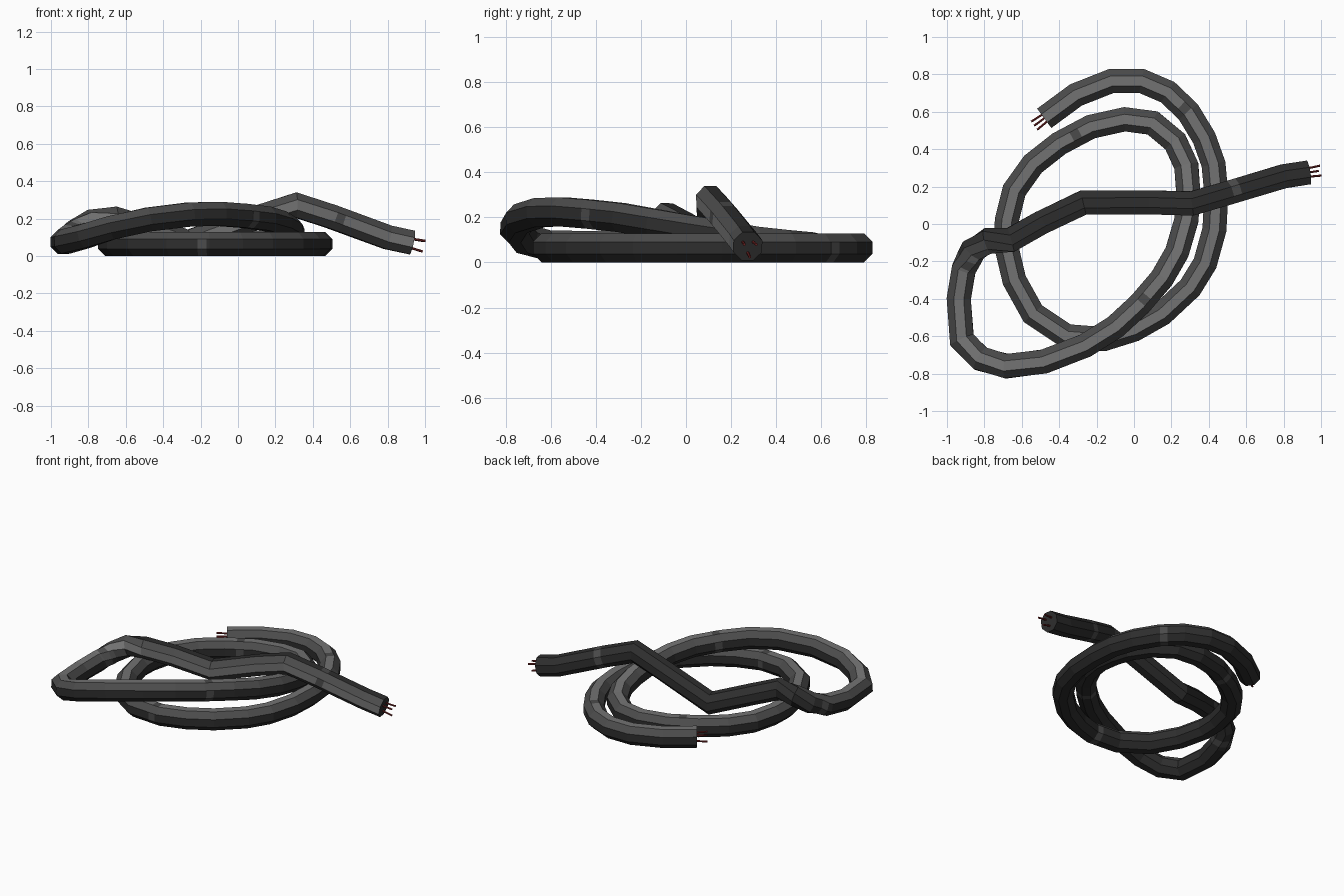
import bpy, bmesh, math
from mathutils import Vector

if "Cube" in bpy.data.objects:
    bpy.data.objects.remove(bpy.data.objects["Cube"])

R = 0.0695      # corner radius of the eight-sided sheath
SIDES = 8


def material(name, rgb):
    m = bpy.data.materials.new(name)
    m.diffuse_color = (*rgb, 1)
    m.use_nodes = True
    m.node_tree.nodes["Principled BSDF"].inputs["Base Color"].default_value = m.diffuse_color
    return m


DARK = material("dark rubber", (0.027, 0.027, 0.027))
MID = material("mid grey rubber", (0.07, 0.07, 0.07))
LIGHT = material("worn light rubber", (0.17, 0.17, 0.17))
RED = material("dark red wire", (0.17, 0.018, 0.018))

# Centre line of the cable on the ground: outer loop and left side (x, y)
GROUND = [(-.48, .565), (-.31, .69), (-.12, .765), (.04, .765), (.18, .705), (.29, .60),
          (.375, .46), (.425, .32), (.44, .16), (.43, -.03), (.38, -.21), (.30, -.34),
          (.15, -.48), (0, -.565), (-.16, -.615), (-.36, -.60), (-.54, -.48),
          (-.64, -.30), (-.685, -.11), (-.68, .02), (-.64, .18), (-.54, .32), (-.40, .43),
          (-.23, .52), (-.05, .56)]
# Rising inner loop, left bend and loose end (x, y, z)
RISING = [(.10, .54, .07), (.22, .44, .08), (.28, .31, .095), (.29, .17, .12),
          (.28, .02, .145), (.23, -.15, .175), (.15, -.29, .20), (.03, -.43, .215),
          (-.10, -.55, .225), (-.26, -.65, .222), (-.48, -.735, .195), (-.68, -.76, .15),
          (-.82, -.72, .105), (-.92, -.62, .078), (-.937, -.40, .075), (-.91, -.24, .095),
          (-.86, -.14, .135), (-.78, -.09, .18), (-.66, -.085, .198), (-.50, .005, .15),
          (-.27, .115, .072), (.10, .115, .205), (.31, .11, .272), (.50, .165, .21),
          (.80, .255, .10), (.93, .275, .072)]
ROLL = {-10: 30, -9: 60}    # the sheath twists a quarter turn in the left bend
path = [[Vector((x, y, .065)), 0, False] for x, y in GROUND]
for i, p in enumerate(RISING):
    k = i - len(RISING)
    path.append([Vector(p), ROLL.get(k, 90 if k > -9 else 0), False])

# Joint bands: split the nearest span in two places and flag the short piece
BANDS = [(.285, .61, .065), (-.17, -.615, .065), (-.31, .475, .065),
         (.055, -.41, .212), (-.89, -.20, .11), (.53, .173, .20)]
for b in map(Vector, BANDS):
    best = None
    for i in range(len(path) - 1):
        a, c = path[i][0], path[i + 1][0]
        t = max(0, min(1, (b - a).dot(c - a) / (c - a).length_squared))
        d = (a.lerp(c, t) - b).length
        if best is None or d < best[0]:
            best = (d, i, t)
    _, i, t = best
    (a, ra, fa), (c, rc, _) = path[i], path[i + 1]
    h = min(0.45, 0.024 / (c - a).length)
    t = max(h + .02, min(.98 - h, t))
    path[i + 1:i + 1] = [[a.lerp(c, u), ra + (rc - ra) * u, flag]
                         for u, flag in ((t - h, True), (t + h, False))]

# Sheath: mitred eight-sided rings along the path
bm = bmesh.new()
rings = []
for i, (p, roll, _) in enumerate(path):
    d1 = (p - path[i - 1][0]).normalized() if i else (path[1][0] - p).normalized()
    d2 = (path[i + 1][0] - p).normalized() if i < len(path) - 1 else d1
    t = (d1 + d2).normalized()
    bend = d2 - d1
    stretch = 1 / d1.dot(t) - 1
    bend = bend.normalized() if bend.length > 1e-5 else Vector()
    side = t.cross(Vector((0, 0, 1))).normalized()
    up = side.cross(t)
    ring = []
    for k in range(SIDES):
        a = math.radians(roll) + (k - .5) * math.tau / SIDES
        o = (up * math.cos(a) + side * math.sin(a)) * R
        o += bend * o.dot(bend) * stretch
        ring.append(bm.verts.new(p + o))
    rings.append(ring)
for i in range(len(rings) - 1):
    for k in range(SIDES):
        n = (k + 1) % SIDES
        f = bm.faces.new((rings[i][k], rings[i][n], rings[i + 1][n], rings[i + 1][k]))
        if path[i][2]:
            f.material_index = 1                                  # band
        else:
            f.material_index = {0: 2, 1: 1, 7: 1}.get(k, 0)       # worn upper side
bm.faces.new(rings[0])
bm.faces.new(rings[-1])
bmesh.ops.recalc_face_normals(bm, faces=bm.faces)
mesh = bpy.data.meshes.new("cable_sheath")
bm.to_mesh(mesh)
bm.free()
for m in (DARK, MID, LIGHT):
    mesh.materials.append(m)
bpy.context.collection.objects.link(bpy.data.objects.new("cable_sheath", mesh))


# Bare wires: three thin splayed rods at each end
def wires(name, end, inner):
    out = (end - inner).normalized()
    side = out.cross(Vector((0, 0, 1))).normalized()
    up = side.cross(out)
    for k, deg in enumerate((50, 180, 310)):
        a = math.radians(deg)
        o = (up * math.cos(a) + side * math.sin(a)) * .028
        start, tip = end + o - out * .02, end + o * 1.25 + out * .066
        bpy.ops.mesh.primitive_cylinder_add(vertices=6, radius=.0065,
                                            depth=(tip - start).length,
                                            location=(start + tip) / 2)
        ob = bpy.context.object
        ob.name = f"{name}_{k + 1}"
        ob.rotation_euler = (tip - start).to_track_quat('Z', 'Y').to_euler()
        ob.data.materials.append(RED)


wires("start_wire", path[0][0], path[1][0])
wires("end_wire", path[-1][0], path[-2][0])
